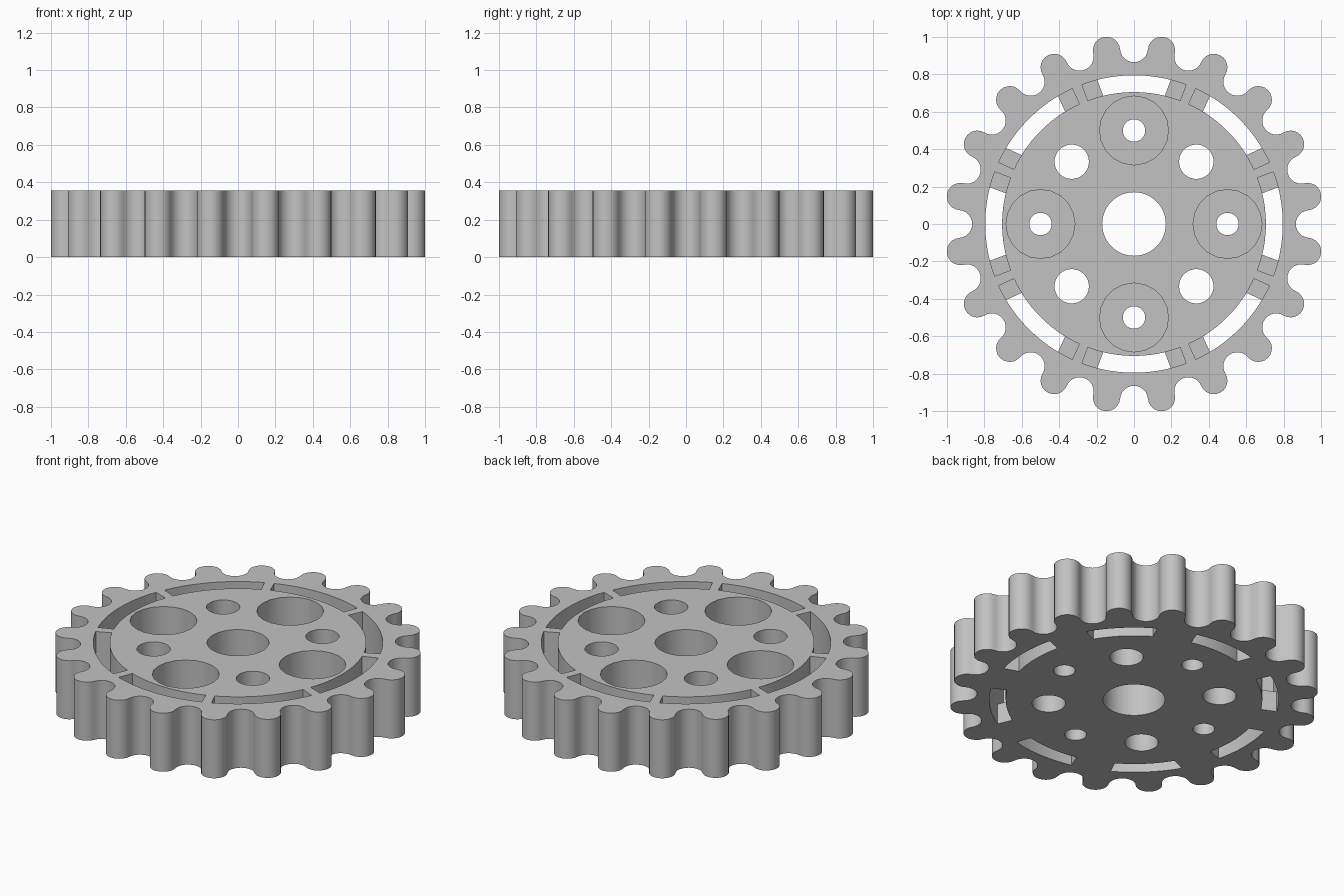
import bpy, bmesh
from math import sin, cos, pi, radians

cube = bpy.data.objects.get("Cube")
if cube:
    bpy.data.objects.remove(cube)

HEIGHT = 0.355
LEDGE = 0.125      # floor of the pockets
TEETH = 20
PITCH = 0.94       # circle through the tooth and valley centres
SLOT_IN, SLOT_OUT = 0.705, 0.795

steel = bpy.data.materials.new("plain_grey")
steel.use_nodes = True
grey = (0.54, 0.54, 0.54, 1)
steel.diffuse_color = grey
steel.node_tree.nodes["Principled BSDF"].inputs["Base Color"].default_value = grey


def polar(r, a):
    return r * cos(a), r * sin(a)


def prism(bm, outline, z0, z1):
    """Closed upright prism over a counter-clockwise outline."""
    low = [bm.verts.new((x, y, z0)) for x, y in outline]
    top = [bm.verts.new((x, y, z1)) for x, y in outline]
    bm.faces.new(low[::-1])
    bm.faces.new(top)
    for i in range(len(low)):
        j = (i + 1) % len(low)
        bm.faces.new((low[i], low[j], top[j], top[i]))


def circle(x, y, r, n):
    return [(x + r * cos(2 * pi * i / n), y + r * sin(2 * pi * i / n)) for i in range(n)]


def slot(middle, half_in, half_out, n=14):
    """Ring segment around the given middle angle."""
    steps = [2 * i / n - 1 for i in range(n + 1)]
    outer = [polar(SLOT_OUT, middle + radians(half_out) * s) for s in steps]
    inner = [polar(SLOT_IN, middle - radians(half_in) * s) for s in steps]
    return outer + inner


def gear_outline(n=12):
    """Round teeth and round valleys alternating along the pitch circle."""
    points = []
    step = pi / TEETH
    chord = 2 * PITCH * sin(step / 2)
    tooth = chord * 0.493
    for k in range(TEETH * 2):
        a = k * step
        cx, cy = polar(PITCH, a)
        is_tooth = k % 2 == 1
        r = tooth if is_tooth else chord - tooth
        # Each arc runs between the points where it touches its neighbours
        sweep = pi / 2 + (step / 2 if is_tooth else -step / 2)
        for i in range(n):
            t = -sweep + 2 * sweep * i / n
            d = a + t if is_tooth else a + pi - t
            points.append((cx + r * cos(d), cy + r * sin(d)))
    return points


def make_object(name, bm):
    mesh = bpy.data.meshes.new(name)
    bm.to_mesh(mesh)
    bm.free()
    obj = bpy.data.objects.new(name, mesh)
    bpy.context.collection.objects.link(obj)
    mesh.materials.append(steel)
    return obj


# Toothed body
bm = bmesh.new()
prism(bm, gear_outline(), 0, HEIGHT)
gear = make_object("gear_wheel", bm)

# Blind pockets from the top: wide slots and round counterbores
bm = bmesh.new()
for k in range(8):
    prism(bm, slot(k * pi / 4, 20.5, 20.5), LEDGE, HEIGHT + 0.1)
for k in range(4):
    prism(bm, circle(*polar(0.5, k * pi / 2), 0.184, 20), LEDGE, HEIGHT + 0.1)
pockets = make_object("pocket_cutter", bm)

# Openings through the whole wheel
bm = bmesh.new()
prism(bm, circle(0, 0, 0.17, 48), -0.1, HEIGHT + 0.2)
for k in range(8):
    prism(bm, slot(k * pi / 4, 13.5, 14.3), -0.1, HEIGHT + 0.2)
for k in range(4):
    a = k * pi / 2
    prism(bm, circle(*polar(0.5, a), 0.06, 32), -0.1, HEIGHT + 0.2)
    prism(bm, circle(*polar(0.471, a + pi / 4), 0.092, 32), -0.1, HEIGHT + 0.2)
openings = make_object("opening_cutter", bm)

bpy.context.view_layer.objects.active = gear
for cutter in (pockets, openings):
    cutter.hide_render = True
    mod = gear.modifiers.new(cutter.name, "BOOLEAN")
    mod.operation = "DIFFERENCE"
    mod.solver = "EXACT"
    mod.object = cutter
    bpy.ops.object.modifier_apply(modifier=mod.name)
    bpy.data.objects.remove(cutter)

bpy.ops.object.select_all(action="DESELECT")
gear.select_set(True)
bpy.ops.object.shade_smooth_by_angle(angle=radians(35))
